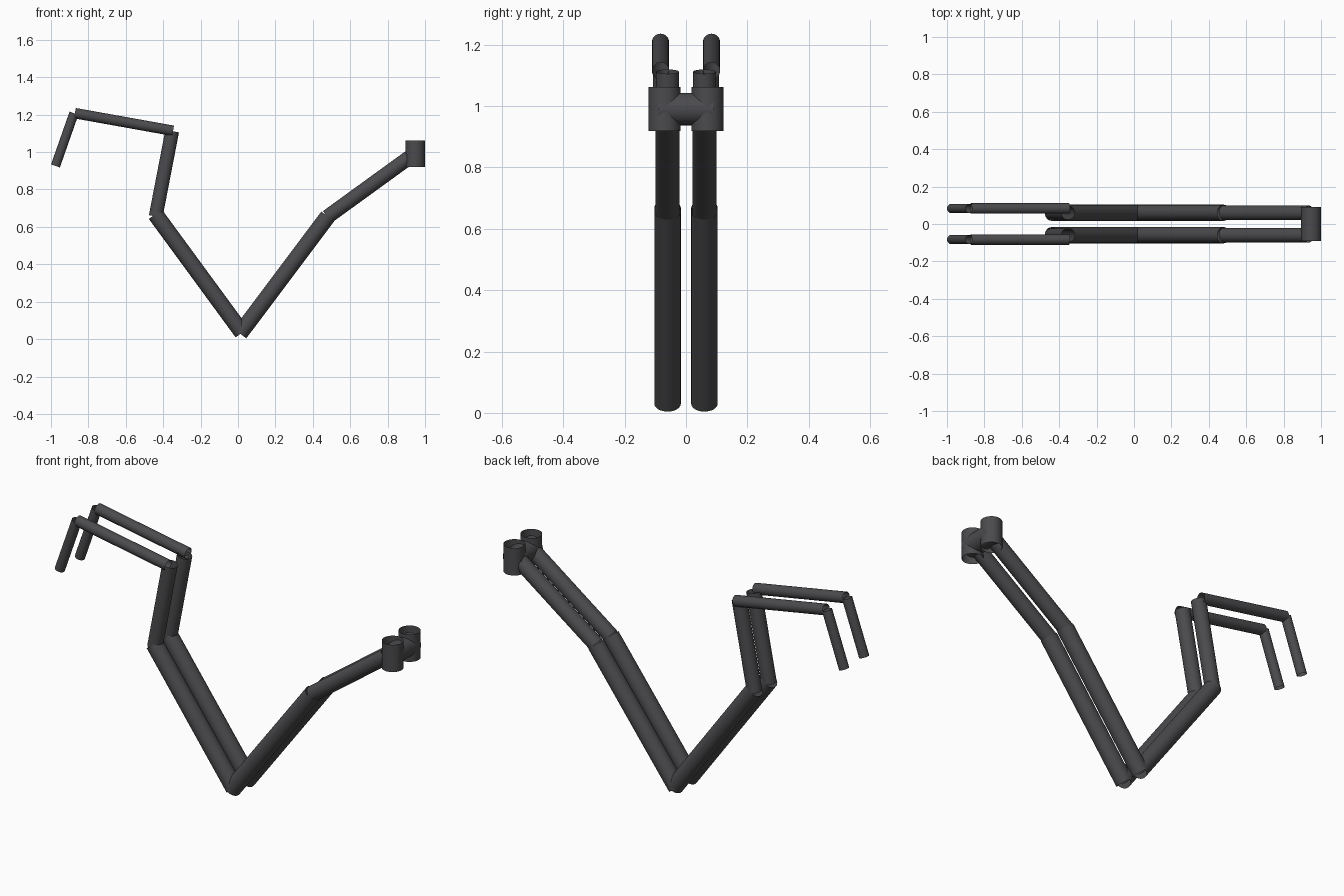
import bpy
import bmesh
from mathutils import Vector

if "Cube" in bpy.data.objects:
    bpy.data.objects.remove(bpy.data.objects["Cube"])


def tube(name, start, end, radius, sides=32):
    """Open-ended smooth tube running between two points."""
    a, b = Vector(start), Vector(end)
    axis = b - a
    bm = bmesh.new()
    bmesh.ops.create_cone(bm, cap_ends=False, segments=sides,
                          radius1=radius, radius2=radius, depth=axis.length)
    mesh = bpy.data.meshes.new(name)
    for f in bm.faces:
        f.smooth = True
    bm.to_mesh(mesh)
    bm.free()
    obj = bpy.data.objects.new(name, mesh)
    obj.location = (a + b) / 2
    obj.rotation_mode = 'QUATERNION'
    obj.rotation_quaternion = axis.to_track_quat('Z', 'Y')
    bpy.context.collection.objects.link(obj)
    mat = bpy.data.materials.get("dark_grey")
    if mat is None:
        mat = bpy.data.materials.new("dark_grey")
        mat.diffuse_color = (0.07, 0.07, 0.075, 1)
        mat.use_nodes = True
        mat.node_tree.nodes["Principled BSDF"].inputs["Base Color"].default_value = mat.diffuse_color
    mesh.materials.append(mat)
    return obj


# Links: name, side offset in y, start (x, z), end (x, z), radius
LINKS = [
    ("right_lower_arm", 0.060, (0.010, 0.030), (0.480, 0.656), 0.043),
    ("right_upper_arm", 0.060, (0.477, 0.653), (0.935, 0.985), 0.039),
    ("left_lower_arm", 0.060, (0.022, 0.035), (-0.442, 0.668), 0.043),
    ("left_upper_arm", 0.060, (-0.440, 0.656), (-0.352, 1.112), 0.037),
    ("finger", 0.083, (-0.347, 1.114), (-0.872, 1.208), 0.028),
    ("fingertip", 0.083, (-0.877, 1.208), (-0.976, 0.926), 0.025),
    ("hub_sleeve", 0.070, (0.947, 0.919), (0.947, 1.062), 0.052),
]

# Every link is a pair, one on each side of y = 0
for name, y, p, q, r in LINKS:
    for side, s in (("front", -1), ("back", 1)):
        tube(f"{side}_{name}", (p[0], s * y, p[1]), (q[0], s * y, q[1]), r)

# Bar joining the two hub sleeves
tube("hub_crossbar", (0.947, -0.09, 0.99), (0.947, 0.09, 0.99), 0.053)
